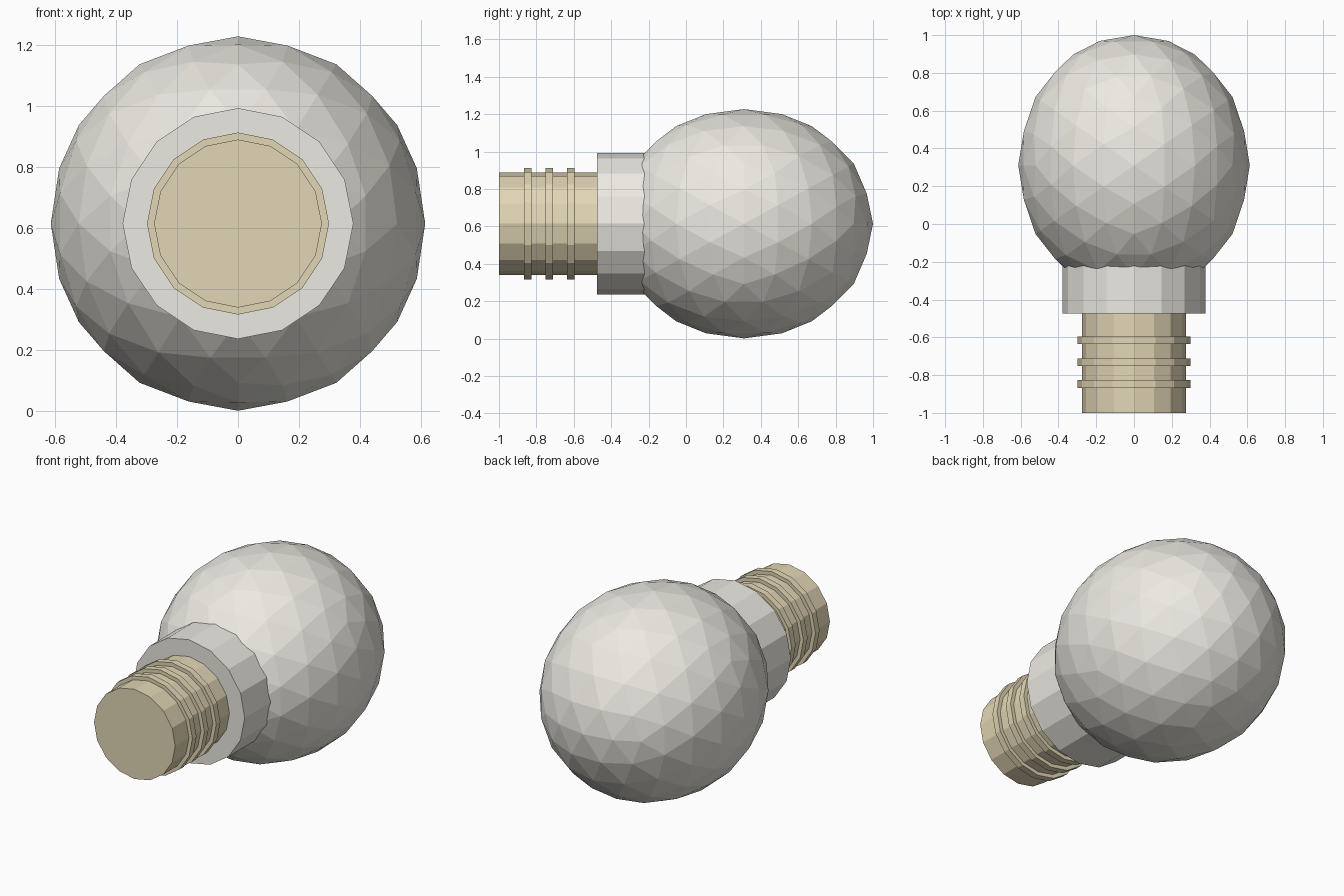
import bpy, bmesh
from math import radians, atan, sqrt, pi
from mathutils import Matrix

if "Cube" in bpy.data.objects:
    bpy.data.objects.remove(bpy.data.objects["Cube"])

AXIS_Z = 0.614  # height of the bulb's long axis


def material(name, color):
    m = bpy.data.materials.new(name)
    m.diffuse_color = color
    m.use_nodes = True
    m.node_tree.nodes["Principled BSDF"].inputs["Base Color"].default_value = m.diffuse_color
    return m


def add_object(name, bm, mat):
    mesh = bpy.data.meshes.new(name)
    bmesh.ops.recalc_face_normals(bm, faces=bm.faces)
    bm.to_mesh(mesh)
    bm.free()
    mesh.materials.append(mat)
    ob = bpy.data.objects.new(name, mesh)
    ob.location.z = AXIS_Z
    bpy.context.collection.objects.link(ob)
    return ob


def lathe(name, profile, mat, sides=16):
    """Closed solid turned around the y axis from (y, radius) points."""
    bm = bmesh.new()
    rings = []
    for y, r in profile:
        rings.append([bm.verts.new(Matrix.Rotation(2 * pi * i / sides, 3, 'Y')
                                   @ Matrix.Translation((0, y, r)).translation)
                      for i in range(sides)])
    for a, b in zip(rings, rings[1:]):
        for i in range(sides):
            j = (i + 1) % sides
            bm.faces.new((a[i], a[j], b[j], b[i]))
    bm.faces.new(rings[0])
    bm.faces.new(rings[-1])
    return add_object(name, bm, mat)


white = material("warm_white", (0.84, 0.82, 0.76, 1))
brass = material("brass", (0.76, 0.67, 0.46, 1))

# Faceted globe, turned so its edge midpoints lie on the axes, stretched along y
bm = bmesh.new()
bmesh.ops.create_icosphere(bm, subdivisions=3, radius=1)
turn = Matrix.Rotation(pi / 2 - atan(2 / (1 + sqrt(5))), 4, 'Y')
stretch = Matrix.Diagonal((0.613, 0.69, 0.613, 1))
bmesh.ops.transform(bm, matrix=Matrix.Translation((0, 0.31, 0)) @ stretch @ turn,
                    verts=bm.verts)
add_object("globe", bm, white)

# Collar that runs into the globe
lathe("collar", [(-0.475, 0.378), (-0.12, 0.378)], white)

# Screw base with three raised rings
profile = [(-1.0, 0.275)]
for y in (-0.847, -0.731, -0.616):
    profile += [(y - 0.02, 0.275), (y - 0.02, 0.298),
                (y + 0.02, 0.298), (y + 0.02, 0.275)]
profile.append((-0.46, 0.275))
lathe("screw_base", profile, brass)
